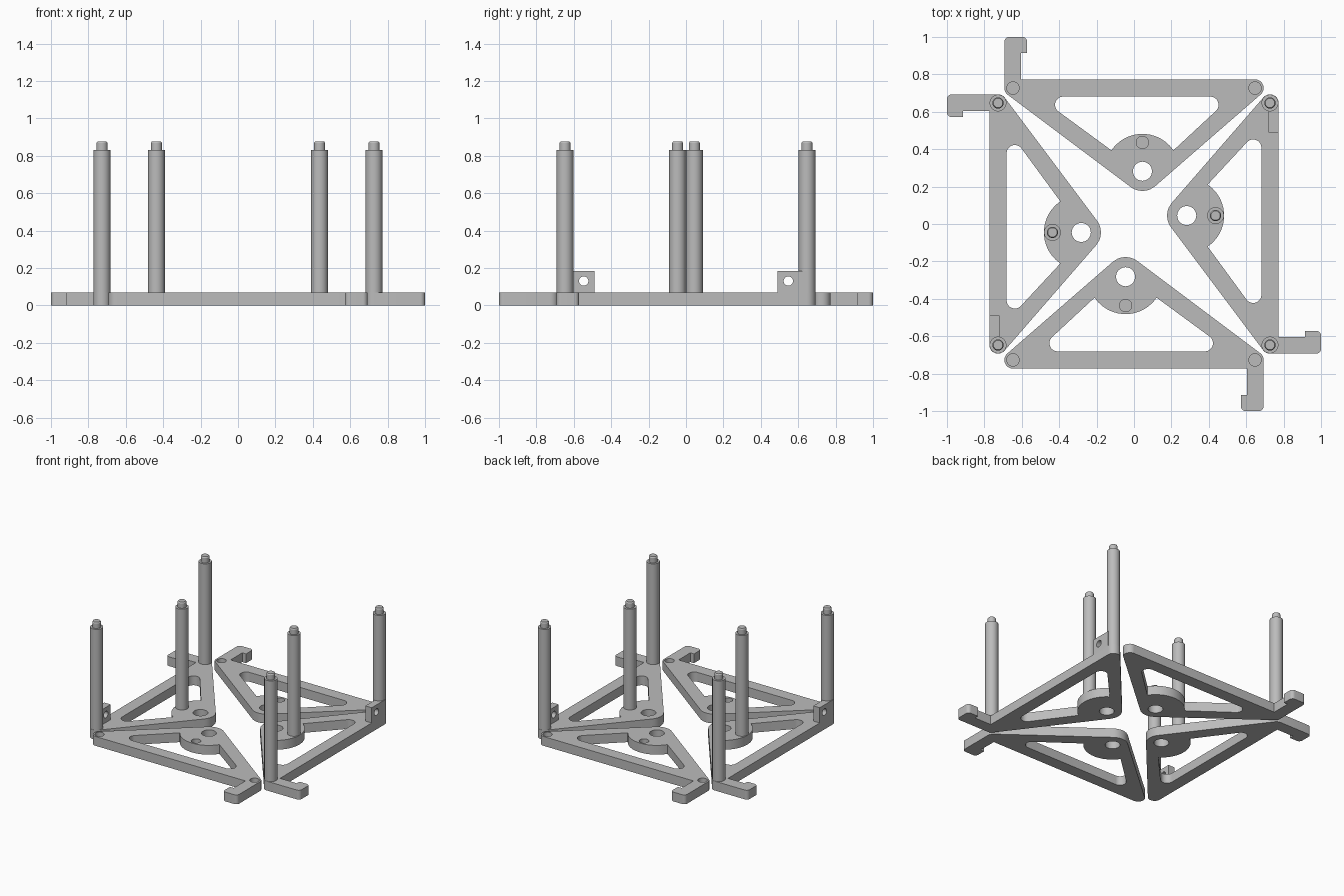
import bpy, bmesh
from math import acos, atan2, cos, sin, pi, radians, ceil
from mathutils import Matrix, Vector

cube = bpy.data.objects.get("Cube")
if cube:
    bpy.data.objects.remove(cube, do_unlink=True)

GREY = (0.5, 0.5, 0.5, 1)
mat = bpy.data.materials.new("plain_grey")
mat.use_nodes = True
mat.diffuse_color = GREY
mat.node_tree.nodes["Principled BSDF"].inputs["Base Color"].default_value = GREY

THICK = 0.07
CORNER_X, CORNER_Y = 0.727, 0.647
APEX = Vector((-0.282, -0.045))
BOSS_R = 0.2
SEATS = [(-CORNER_X, CORNER_Y), (-CORNER_X, -CORNER_Y), (-0.436, APEX.y)]


def belt(circles):
    """Counter-clockwise outline around (x, y, radius); negative radius is concave."""
    n = len(circles)
    normals = []
    for i in range(n):
        (x1, y1, r1), (x2, y2, r2) = circles[i], circles[(i + 1) % n]
        d = Vector((x2 - x1, y2 - y1))
        k = max(-1, min(1, (r1 - r2) / d.length))
        normals.append(atan2(d.y, d.x) - acos(k))
    pts = []
    for i, (x, y, r) in enumerate(circles):
        if r == 0:
            pts.append((x, y))
            continue
        start = normals[i - 1]
        sweep = (normals[i] - start + pi) % (2 * pi) - pi
        steps = max(2, ceil(abs(sweep) / radians(9)))
        for s in range(steps + 1):
            a = start + sweep * s / steps
            pts.append((x + r * cos(a), y + r * sin(a)))
    return pts


def ring(x, y, r, count=32):
    return [(x + r * cos(2 * pi * i / count), y + r * sin(2 * pi * i / count))
            for i in range(count)]


def prism(bm, pts, low, high):
    face = bm.faces.new([bm.verts.new((x, y, low)) for x, y in pts])
    out = bmesh.ops.extrude_face_region(bm, geom=[face], use_keep_orig=True)
    verts = [g for g in out["geom"] if isinstance(g, bmesh.types.BMVert)]
    bmesh.ops.translate(bm, verts=verts, vec=(0, 0, high - low))


def finish(name, bm, matrix=Matrix()):
    bmesh.ops.remove_doubles(bm, verts=bm.verts, dist=0.0002)
    bmesh.ops.transform(bm, matrix=matrix, verts=bm.verts)
    bmesh.ops.recalc_face_normals(bm, faces=bm.faces)
    me = bpy.data.meshes.new(name)
    bm.to_mesh(me)
    bm.free()
    me.materials.append(mat)
    ob = bpy.data.objects.new(name, me)
    bpy.context.collection.objects.link(ob)
    return ob


def cut(ob, cutter):
    mod = ob.modifiers.new("cut", 'BOOLEAN')
    mod.operation = 'DIFFERENCE'
    mod.solver = 'EXACT'
    mod.object = cutter
    cutter.hide_render = True
    bpy.context.view_layer.update()
    baked = bpy.data.meshes.new_from_object(
        ob.evaluated_get(bpy.context.evaluated_depsgraph_get()))
    ob.modifiers.clear()
    ob.data = baked
    bpy.data.objects.remove(cutter, do_unlink=True)


def smooth(ob):
    ob.data.shade_smooth()
    ob.data.set_sharp_from_angle(angle=radians(30))


def frame(name, matrix, sockets):
    # Triangular plate with a hooked arm on one corner
    bm = bmesh.new()
    r = 0.046
    prism(bm, belt([
        (-CORNER_X, -CORNER_Y, r), (APEX.x, APEX.y, 0.105), (-CORNER_X, CORNER_Y, r),
        (-0.975, CORNER_Y + r - 0.025, 0.025), (-0.975, 0.597, 0.025),
        (-0.913, 0.572, 0), (-0.913, 0.603, 0), (-CORNER_X - r, 0.603, 0),
    ]), 0, THICK)
    plate = finish(name, bm, matrix)

    # Window with a round boss biting into it, pivot hole, blind sockets
    bm = bmesh.new()
    a = radians(124)
    bite = [(APEX.x + BOSS_R * cos(t), APEX.y + BOSS_R * sin(t), 0) for t in (-a, a)]
    prism(bm, belt([(-0.637, 0.378, 0.044), (-0.637, -0.408, 0.044), bite[0],
                    (APEX.x, APEX.y, -BOSS_R), bite[1]]), -0.1, 0.2)
    prism(bm, ring(APEX.x, APEX.y, 0.051), -0.1, 0.2)
    if sockets:
        for x, y in SEATS:
            prism(bm, ring(x, y, 0.033), 0.02, 0.2)
    cut(plate, finish("window_cutter", bm, matrix))
    smooth(plate)


def posts(side, matrix):
    # Round posts with a narrower chamfered peg on top
    for label, (x, y) in zip(("hook_corner", "tab_corner", "inner"), SEATS):
        bm = bmesh.new()
        for r1, r2, low, high in ((0.045, 0.045, 0.06, 0.83),
                                  (0.03, 0.03, 0.82, 0.867),
                                  (0.03, 0.025, 0.867, 0.875)):
            bmesh.ops.create_cone(
                bm, cap_ends=True, segments=32, radius1=r1, radius2=r2, depth=high - low,
                matrix=Matrix.Translation((x, y, (low + high) / 2)))
        smooth(finish(f"{side}_{label}_post", bm, matrix))


def tab(side, matrix):
    # Upright lug with a cross hole, beside a corner post
    upright = Matrix(((0, 0, 1, 0), (1, 0, 0, 0), (0, 1, 0, 0), (0, 0, 0, 1)))
    bm = bmesh.new()
    prism(bm, [(-CORNER_Y, 0.06), (-0.49, 0.06), (-0.49, 0.185), (-CORNER_Y, 0.185)],
          -0.773, -0.72)
    lug = finish(f"{side}_tab", bm, matrix @ upright)
    bm = bmesh.new()
    prism(bm, ring(-0.547, 0.13, 0.025), -0.9, -0.6)
    cut(lug, finish("tab_cutter", bm, matrix @ upright))
    smooth(lug)


half_turn = Matrix.Rotation(pi, 4, 'Z')
swap = Matrix(((0, -1, 0, 0), (-1, 0, 0, 0), (0, 0, 1, 0), (0, 0, 0, 1)))

# Side frames carry posts and tabs
for side, m in (("right", Matrix()), ("left", half_turn)):
    frame(f"{side}_frame", m, False)
    posts(side, m)
    tab(side, m)

# Front and back frames have empty sockets
for side, m in (("back", swap), ("front", half_turn @ swap)):
    frame(f"{side}_frame", m, True)
